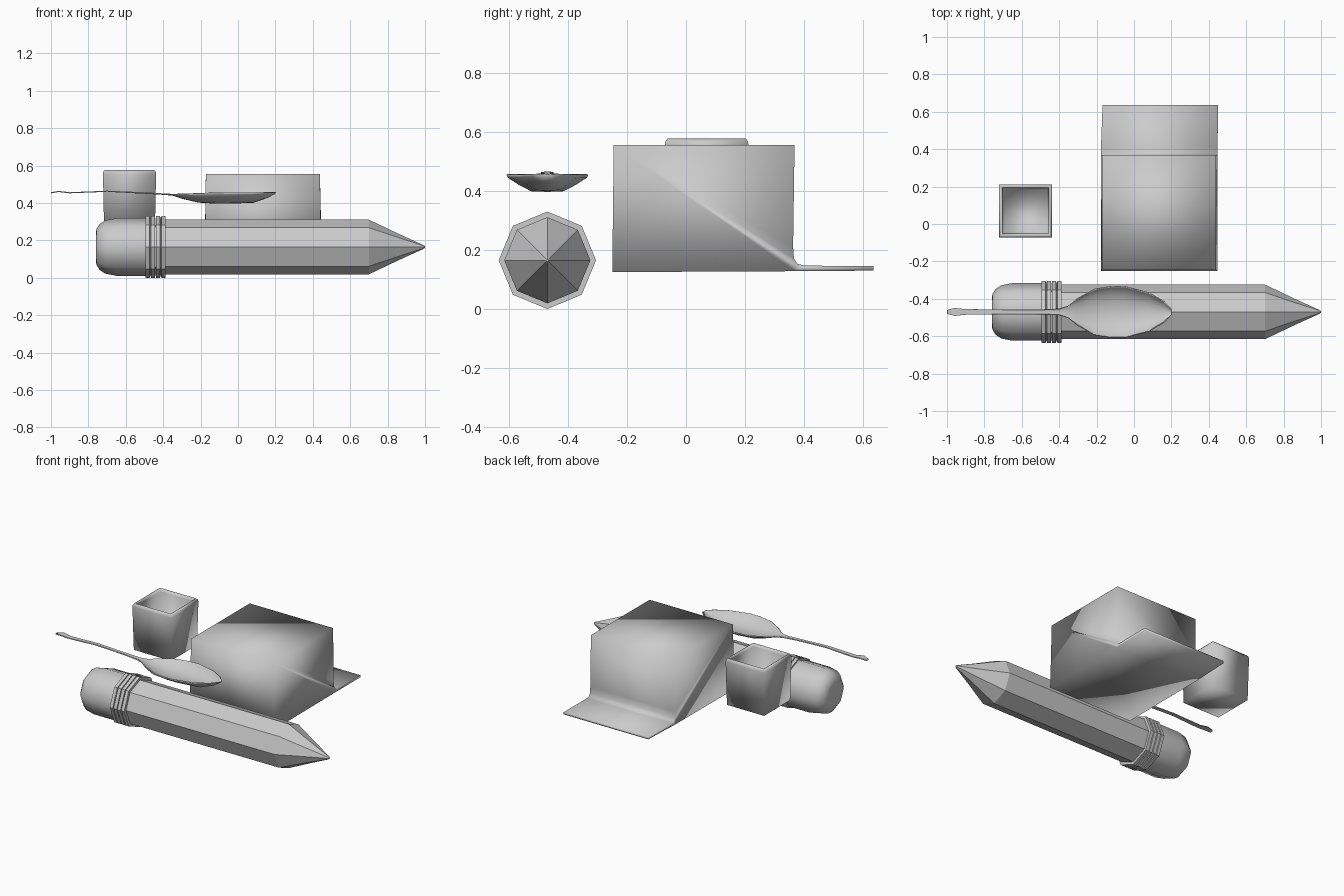
import bpy, math

if "Cube" in bpy.data.objects:
    bpy.data.objects.remove(bpy.data.objects["Cube"])

AXIS_Y, AXIS_Z = -0.47, 0.165


def make(name, verts, faces, smooth=None):
    me = bpy.data.meshes.new(name)
    me.from_pydata(verts, [], faces)
    me.update()
    ob = bpy.data.objects.new(name, me)
    bpy.context.collection.objects.link(ob)
    bpy.ops.object.select_all(action='DESELECT')
    ob.select_set(True)
    bpy.context.view_layer.objects.active = ob
    bpy.ops.object.mode_set(mode='EDIT')
    bpy.ops.mesh.select_all(action='SELECT')
    bpy.ops.mesh.normals_make_consistent(inside=False)
    bpy.ops.object.mode_set(mode='OBJECT')
    if smooth == 'full':
        bpy.ops.object.shade_smooth()
    elif smooth:
        bpy.ops.object.shade_smooth_by_angle(angle=math.radians(smooth))
    return ob


def loft(name, rings, smooth=None, caps=True):
    """Join equal-sized closed rings of points into a skin."""
    n = len(rings[0])
    verts = [p for r in rings for p in r]
    faces = [(i * n + j, i * n + (j + 1) % n, (i + 1) * n + (j + 1) % n, (i + 1) * n + j)
             for i in range(len(rings) - 1) for j in range(n)]
    if caps:
        faces += [tuple(range(n)), tuple(range(len(verts) - n, len(verts)))]
    return make(name, verts, faces, smooth)


def octagon(x, r):
    return [(x, AXIS_Y + r * math.cos(a * math.pi / 4), AXIS_Z + r * math.sin(a * math.pi / 4))
            for a in range(8)]


def turned(name, profile, smooth=None):
    return loft(name, [octagon(x, r) for x, r in profile], smooth)


# Pencil: shaft with sharpened cone, lead, ridged ferrule, rounded eraser
turned("pencil_shaft", [(-0.40, 0.146), (0.70, 0.146), (0.86, 0.070)])
turned("pencil_lead", [(0.86, 0.070), (0.99, 0.011), (1.0, 0.004)])
ridges = []
for i in range(4):
    x = -0.494 + i * 0.028
    ridges += [(x, 0.165), (x + 0.022, 0.165), (x + 0.023, 0.152), (x + 0.027, 0.152)]
turned("pencil_ferrule", ridges[:-2])
turned("pencil_eraser", [(-0.76, 0.07), (-0.757, 0.095), (-0.74, 0.122), (-0.71, 0.142),
                         (-0.65, 0.154), (-0.48, 0.154)], 50)

# Paper pad: block with the bottom sheet sticking out at the back
pad_profile = [(-0.25, 0.125), (0.37, 0.128), (0.635, 0.13), (0.635, 0.145), (0.40, 0.147),
               (0.378, 0.153), (0.366, 0.17), (0.363, 0.21), (0.368, 0.555), (-0.245, 0.555)]


def pad_side(x0, x_top, x_back):
    out = []
    for y, z in pad_profile:
        x = x_top if z > 0.5 else (x_back if y > 0.6 else x0)
        out.append((x, y, z))
    return out


loft("paper_pad", [pad_side(-0.177, -0.172, -0.168), pad_side(0.446, 0.438, 0.45)], 'full')


# Square cup, hollow with rounded rim
def square(h, z):
    return [(-0.58 + sx * h, 0.07 + sy * h, z)
            for sx, sy in ((-1, -1), (1, -1), (1, 1), (-1, 1))]


loft("square_cup", [square(h, z) for h, z in
                    [(0.136, 0.268), (0.142, 0.555), (0.140, 0.568), (0.133, 0.577),
                     (0.126, 0.573), (0.122, 0.56), (0.115, 0.29)]], 'full')

# Spoon stations: x, half width, rim height, bowl depth
stations = [(-1.0, 0.010, 0.455, 0), (-0.96, 0.021, 0.462, 0), (-0.90, 0.015, 0.455, 0),
            (-0.70, 0.012, 0.463, 0), (-0.50, 0.012, 0.455, 0.002), (-0.40, 0.016, 0.449, 0.002),
            (-0.35, 0.032, 0.447, 0.004), (-0.30, 0.072, 0.449, 0.022),
            (-0.21, 0.122, 0.452, 0.045), (-0.12, 0.136, 0.455, 0.053),
            (-0.05, 0.136, 0.456, 0.054), (0.08, 0.102, 0.456, 0.05),
            (0.16, 0.055, 0.457, 0.025), (0.20, 0.012, 0.458, 0.004)]
section = [(-1, 0), (-0.97, 0.15), (-0.7, 0.6), (-0.4, 1), (0, 1.04),
           (0.4, 1), (0.7, 0.6), (0.97, 0.15), (1, 0)]
n = len(section)
verts = [(x, AXIS_Y + w * t, z - d * k) for x, w, z, d in stations for t, k in section]
faces = [(i * n + j, (i + 1) * n + j, (i + 1) * n + j + 1, i * n + j + 1)
         for i in range(len(stations) - 1) for j in range(n - 1)]
spoon = make("spoon", verts, faces, 50)
shell = spoon.modifiers.new("thickness", 'SOLIDIFY')
shell.thickness = 0.006
shell.offset = 0
